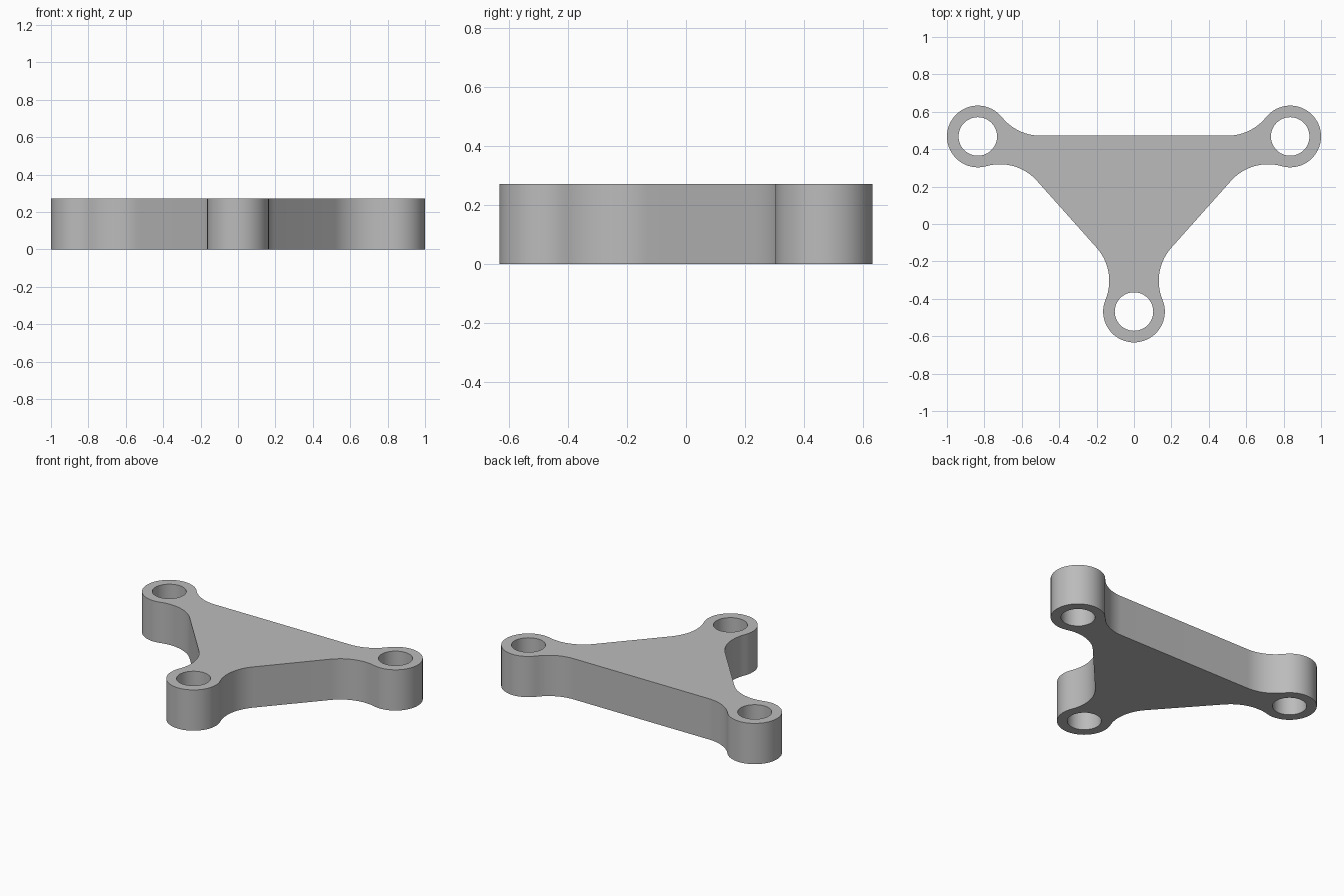
import bpy
import bmesh
from math import atan2, cos, sin, tau, sqrt
from mathutils import Vector

cube = bpy.data.objects.get("Cube")
if cube:
    bpy.data.objects.remove(cube, do_unlink=True)

HEIGHT = 0.272
BOSS_R = 0.165
HOLE_R = 0.103
FILLET_R = 0.266
# boss centres, counter-clockwise, and inset of the web edge that follows each
BOSSES = [Vector((0, -0.468)), Vector((0.835, 0.468)), Vector((-0.835, 0.468))]
INSETS = [0.078, -0.004, 0.078]


def arc(centre, radius, start, end, ccw, steps):
    """Points on an arc running from the direction of start to that of end."""
    a = atan2(*(start - centre).yx)
    sweep = (atan2(*(end - centre).yx) - a) % tau
    if not ccw:
        sweep -= tau
    return [centre + radius * Vector((cos(a + sweep * i / steps), sin(a + sweep * i / steps)))
            for i in range(steps + 1)]


def fillet(boss, along, normal, inset):
    """Centre, boss tangent point and edge tangent point of a fillet."""
    rise = FILLET_R - inset
    run = sqrt((FILLET_R + BOSS_R) ** 2 - rise ** 2)
    centre = boss + along * run + normal * rise
    on_boss = boss + (centre - boss).normalized() * BOSS_R
    return centre, on_boss, centre - normal * FILLET_R


# Fillets at both ends of each web edge
edges = []
for i, inset in enumerate(INSETS):
    a, b = BOSSES[i], BOSSES[(i + 1) % 3]
    along = (b - a).normalized()
    normal = Vector((along.y, -along.x))
    edges.append((fillet(a, along, normal, inset), fillet(b, -along, normal, inset)))

# Outer outline: boss arc, fillet, straight edge, fillet
outline = []
for i, boss in enumerate(BOSSES):
    (c1, boss1, edge1), (c2, boss2, edge2) = edges[i]
    arrive = edges[i - 1][1][1]
    outline += arc(boss, BOSS_R, arrive, boss1, True, 40)[:-1]
    outline += arc(c1, FILLET_R, boss1, edge1, False, 16)
    outline += arc(c2, FILLET_R, edge2, boss2, False, 16)[:-1]

# Flat plate with three holes, extruded upward
bm = bmesh.new()


def add_loop(points):
    verts = [bm.verts.new((p.x, p.y, 0)) for p in points]
    for i, v in enumerate(verts):
        bm.edges.new((verts[i - 1], v))


add_loop(outline)
for boss in BOSSES:
    add_loop([boss + HOLE_R * Vector((cos(tau * k / 48), sin(tau * k / 48))) for k in range(48)])
bmesh.ops.triangle_fill(bm, use_beauty=True, use_dissolve=False, edges=bm.edges[:])
bottom = bm.faces[:]
result = bmesh.ops.extrude_face_region(bm, geom=bottom, use_keep_orig=True)
top = [g for g in result["geom"] if isinstance(g, bmesh.types.BMVert)]
bmesh.ops.translate(bm, verts=top, vec=(0, 0, HEIGHT))
bmesh.ops.recalc_face_normals(bm, faces=bm.faces[:])

mesh = bpy.data.meshes.new("bracket_plate")
bm.to_mesh(mesh)
bm.free()
plate = bpy.data.objects.new("bracket_plate", mesh)
bpy.context.collection.objects.link(plate)

# Plain grey finish
grey = bpy.data.materials.new("plain_grey")
grey.use_nodes = True
colour = (0.5, 0.5, 0.5, 1)
grey.diffuse_color = colour
grey.node_tree.nodes["Principled BSDF"].inputs["Base Color"].default_value = colour
mesh.materials.append(grey)

bpy.ops.object.select_all(action="DESELECT")
plate.select_set(True)
bpy.context.view_layer.objects.active = plate
bpy.ops.object.shade_smooth_by_angle(angle=0.6)
